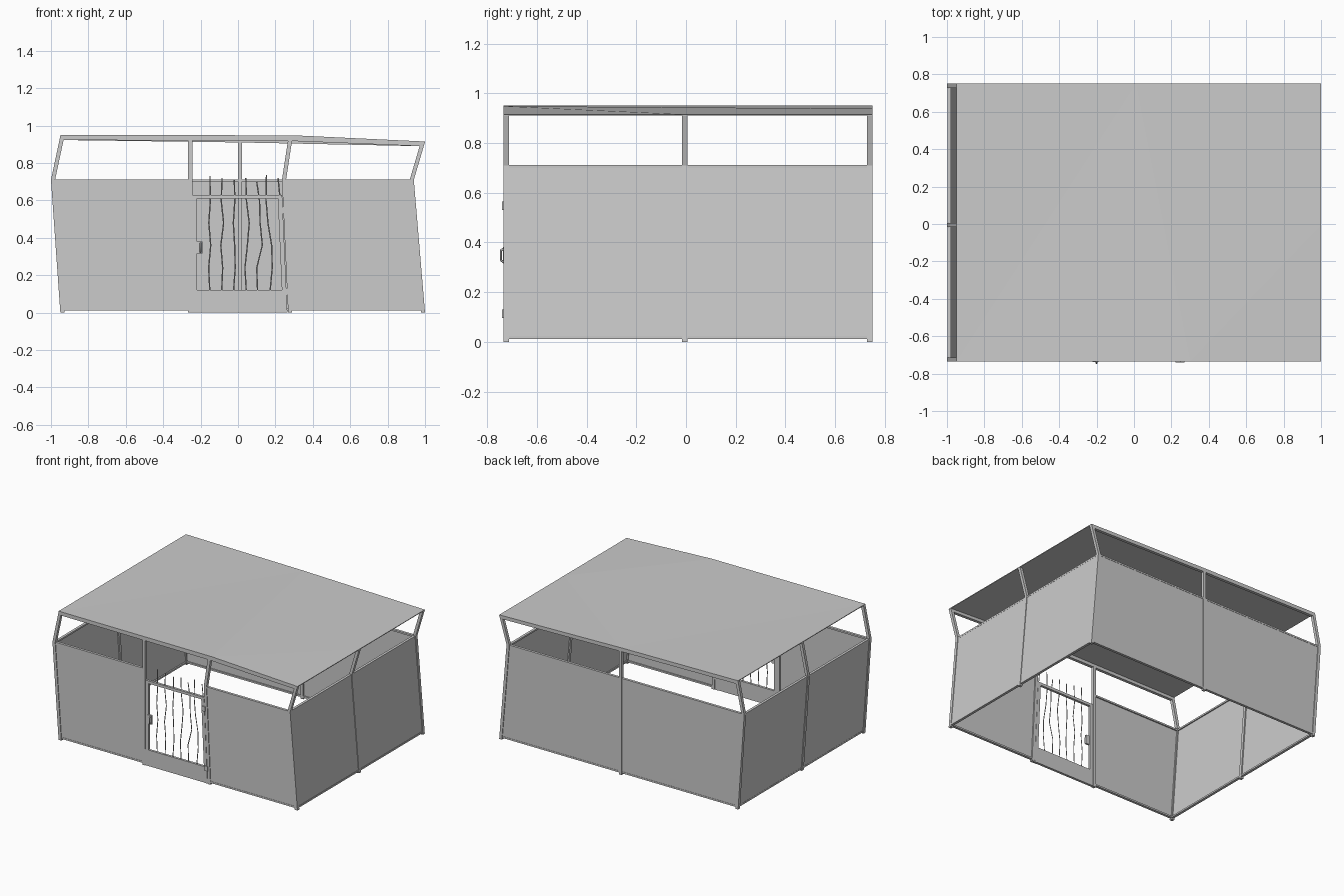
import bpy, bmesh

if "Cube" in bpy.data.objects:
    bpy.data.objects.remove(bpy.data.objects["Cube"])

Y0, Y1 = -0.735, 0.75      # front and back faces
W = 0.022                  # frame thickness


def mesh(name, verts, faces):
    me = bpy.data.meshes.new(name)
    me.from_pydata(verts, [], faces)
    bm = bmesh.new()
    bm.from_mesh(me)
    bmesh.ops.recalc_face_normals(bm, faces=bm.faces)
    bm.to_mesh(me)
    bm.free()
    ob = bpy.data.objects.new(name, me)
    bpy.context.collection.objects.link(ob)
    return ob


def prism(name, pts, y0, y1):
    """Extrude an x-z outline along y."""
    n = len(pts)
    verts = [(x, y, z) for y in (y0, y1) for x, z in pts]
    faces = [tuple(range(n)), tuple(range(n, 2 * n))]
    faces += [(i, (i + 1) % n, n + (i + 1) % n, n + i) for i in range(n)]
    return mesh(name, verts, faces)


def strip(name, path, dx, y0, y1):
    """Bent bar: path in x-z thickened sideways by dx."""
    return prism(name, path + [(x + dx, z) for x, z in reversed(path)], y0, y1)


def box(name, x0, x1, y0, y1, z0, z1):
    return prism(name, [(x0, z0), (x1, z0), (x1, z1), (x0, z1)], y0, y1)


def rod(name, pts, r):
    cu = bpy.data.curves.new(name, 'CURVE')
    cu.dimensions = '3D'
    cu.bevel_depth = r
    cu.bevel_resolution = 0
    cu.use_fill_caps = True
    sp = cu.splines.new('POLY')
    sp.points.add(len(pts) - 1)
    for p, c in zip(sp.points, pts):
        p.co = (*c, 1)
    ob = bpy.data.objects.new(name, cu)
    bpy.context.collection.objects.link(ob)


# bent side posts: front, middle and back on each side
left = [(-0.95, 0), (-1.0, 0.71), (-0.95, 0.945)]
right = [(1.0, 0), (0.94, 0.71), (1.0, 0.913)]
for tag, y in (("front", Y0), ("middle", -0.016), ("back", Y1 - W)):
    strip("left_post_" + tag, left, W, y, y + W)
    strip("right_post_" + tag, right, -W, y, y + W)

# door posts and back middle post
box("door_post_left", -0.266, -0.244, Y0, Y0 + W, 0, 0.94)
strip("door_post_right", [(0.29, 0), (0.257, 0.71), (0.292, 0.94)], -W, Y0, Y0 + W)
box("back_post", 0.0, 0.022, Y1 - W, Y1, 0, 0.93)

# side walls with rails on the inside
ZB, ZT, IN = 0.012, 0.712, 0.005
for tag, path, s in (("left", left, 1), ("right", right, -1)):
    (xb, _), (xt, _) = path[:2]
    strip(tag + "_wall", [(xb + s * IN, ZB), (xt + s * IN, ZT)], s * 0.008, Y0 + IN, Y1 - IN)
    for k, (x, z) in enumerate(((xb, ZB), (xt, ZT - 0.012))):
        a, b = sorted((x + s * 0.003, x + s * W))
        box(f"{tag}_rail_{k}", a, b, Y0 + IN, Y1 - IN, z, z + 0.012)

# front panels either side of the door, and back wall
panels = {
    "front_left_wall": ((-0.945, -0.25), (-0.99, -0.25), Y0, 1),
    "front_right_wall": ((0.28, 0.995), (0.245, 0.935), Y0, 1),
    "back_wall": ((-0.945, 0.995), (-0.99, 0.935), Y1, -1),
}
for name, (b, t, y, s) in panels.items():
    ya, yb = sorted((y + s * IN, y + s * (IN + 0.008)))
    prism(name, [(b[0], ZB), (b[1], ZB), (t[1], ZT), (t[0], ZT)], ya, yb)
    ya, yb = sorted((y + s * 0.003, y + s * W))
    box(name + "_low_rail", b[0], b[1], ya, yb, ZB, ZB + 0.012)
    box(name + "_top_rail", t[0], t[1], ya, yb, ZT - 0.012, ZT)

# roof beams
prism("front_beam", [(-0.945, 0.923), (0.28, 0.918), (0.985, 0.89), (1, 0.913),
                     (0.3, 0.946), (-0.95, 0.948)], Y0, Y0 + W)
prism("back_beam", [(-0.945, 0.923), (0.01, 0.91), (0.985, 0.89), (1, 0.913),
                    (0.01, 0.936), (-0.95, 0.948)], Y1 - W, Y1)

# thin faceted roof sheet
A, B, C = (-0.95, Y0, 0.95), (0.3, Y0, 0.948), (1, Y0, 0.915)
D, E, F, G = (1, -0.005, 0.915), (1, Y1, 0.915), (0.01, Y1, 0.938), (-0.95, Y1, 0.95)
roof = mesh("roof", [A, B, C, D, E, F, G],
            [(1, 2, 3), (1, 3, 5), (3, 4, 5), (0, 1, 5), (0, 5, 6)])
mod = roof.modifiers.new("thickness", 'SOLIDIFY')
mod.thickness = 0.005

# door frame
dy0, dy1 = Y0 + 0.002, Y0 + 0.02
box("door_left_stile", -0.243, -0.218, dy0, dy1, 0.01, 0.63)
strip("door_right_stile", [(0.24, 0.0), (0.212, 0.63)], 0.024, dy0, dy1)
box("door_top_bar", -0.243, 0.225, dy0, dy1, 0.61, 0.63)
box("door_bottom_panel", -0.245, 0.262, dy0, dy1, 0.002, 0.12)

# wavy branch bars
bars = [
    [-0.15, -0.157, -0.146, -0.156, -0.148, -0.15],
    [-0.088, -0.082, -0.092, -0.077, -0.09, -0.085],
    [-0.025, -0.015, -0.018, -0.025, -0.017, -0.02],
    [0.045, 0.037, 0.05, 0.06, 0.045, 0.042],
    [0.105, 0.1, 0.13, 0.118, 0.115, 0.1],
    [0.17, 0.183, 0.18, 0.16, 0.15, 0.152],
    [0.242, 0.24, 0.236, 0.232, 0.226, 0.214],
]
tops = [0.73, 0.72, 0.71, 0.72, 0.70, 0.735, 0.72]
for i, (xs, top) in enumerate(zip(bars, tops)):
    zs = [0.1, 0.24, 0.36, 0.48, 0.6, top]
    rod(f"branch_bar_{i}", [(x, Y0 + 0.01, z) for x, z in zip(xs, zs)], 0.0035)

# handle and hinges
rod("door_handle", [(-0.2, Y0 + 0.004, 0.32), (-0.2, -0.745, 0.328), (-0.2, -0.745, 0.368),
                    (-0.2, Y0 + 0.004, 0.376)], 0.005)
box("handle_plate", -0.221, -0.19, Y0 - 0.002, Y0 + 0.012, 0.315, 0.381)
for i, (x, z) in enumerate(((0.255, 0.095), (0.235, 0.53))):
    box(f"hinge_{i}", x - 0.014, x + 0.014, Y0 - 0.006, Y0 + 0.004, z, z + 0.035)
